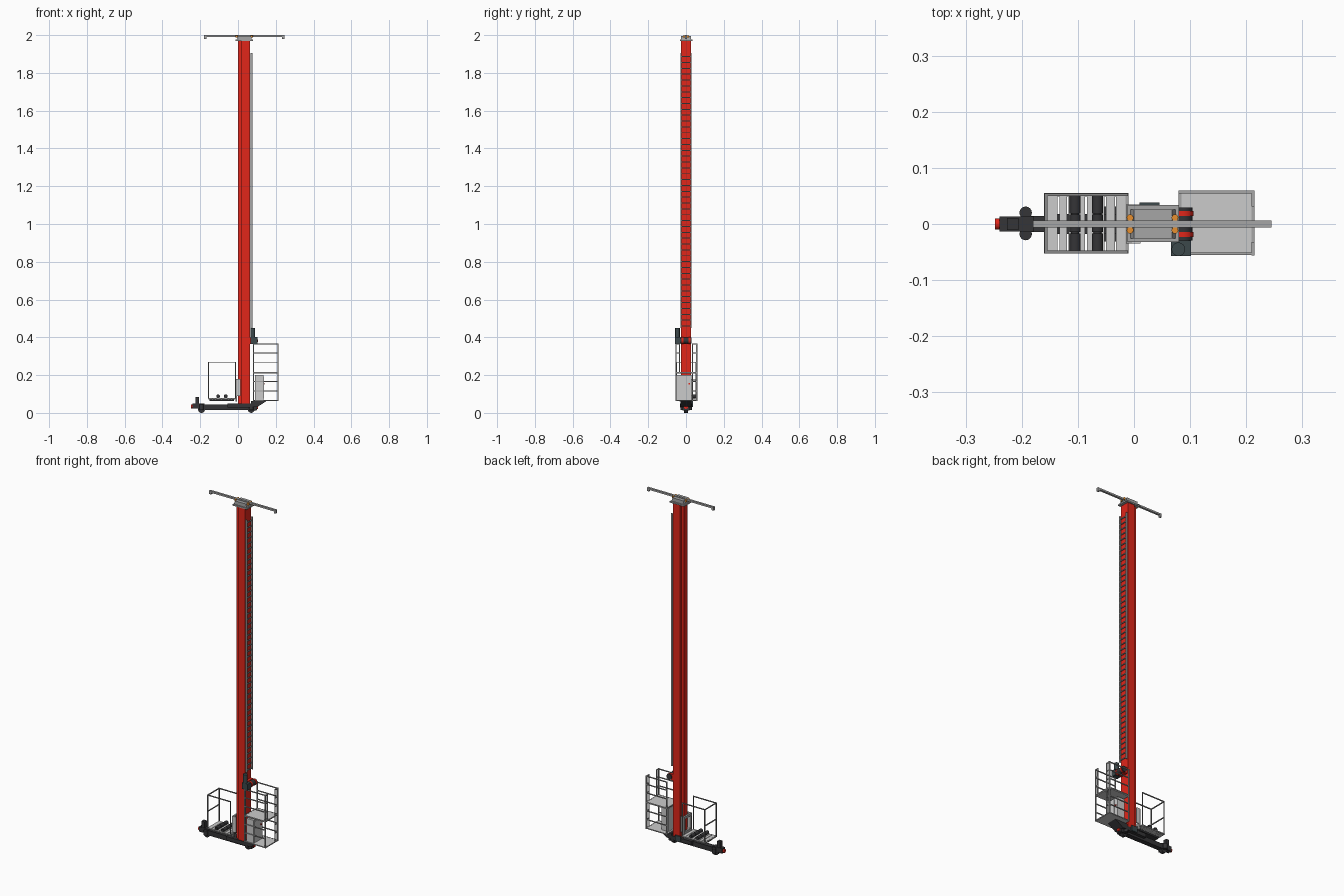
import bpy
import math
from mathutils import Vector

if "Cube" in bpy.data.objects:
    bpy.data.objects.remove(bpy.data.objects["Cube"], do_unlink=True)


def material(name, r, g, b):
    m = bpy.data.materials.new(name)
    m.use_nodes = True
    m.diffuse_color = (r, g, b, 1)
    m.node_tree.nodes["Principled BSDF"].inputs["Base Color"].default_value = (r, g, b, 1)
    return m


RED = material("mast red", 0.75, 0.019, 0.01)
LIGHT = material("light grey", 0.6, 0.6, 0.6)
GREY = material("steel grey", 0.38, 0.38, 0.38)
RAIL = material("railing grey", 0.25, 0.25, 0.25)
DARK = material("charcoal", 0.035, 0.035, 0.038)
SLATE = material("motor slate", 0.045, 0.065, 0.07)
ORANGE = material("roller orange", 0.8, 0.28, 0.03)


def join(name, parts):
    bpy.ops.object.select_all(action="DESELECT")
    for p in parts:
        p.select_set(True)
    bpy.context.view_layer.objects.active = parts[0]
    bpy.ops.object.join()
    parts[0].name = name


def box(name, mat, x, y, z):
    """Box from (min, max) pairs."""
    bpy.ops.mesh.primitive_cube_add(size=1, location=[sum(p) / 2 for p in (x, y, z)])
    o = bpy.context.object
    o.name = name
    o.scale = [p[1] - p[0] for p in (x, y, z)]
    bpy.ops.object.transform_apply(location=False, rotation=False)
    o.data.materials.append(mat)
    return o


def bar(mat, a, b, t=0.005):
    """Square bar between two points along an axis."""
    spans = [(min(p, q) - t / 2, max(p, q) + t / 2) for p, q in zip(a, b)]
    return box("bar", mat, *spans)


def cyl(name, mat, centre, r, length, axis="Z", sides=24):
    bpy.ops.mesh.primitive_cylinder_add(vertices=sides, radius=r, depth=length, location=centre)
    o = bpy.context.object
    o.name = name
    o.rotation_euler = Vector((0, 0, 1)).rotation_difference(
        Vector([float(axis == c) for c in "XYZ"])).to_euler()
    o.data.materials.append(mat)
    bpy.ops.object.shade_smooth_by_angle(angle=math.radians(40))
    return o


def prism(name, mat, profile, y0, y1):
    """Extrude an x-z profile along y."""
    n = len(profile)
    verts = [(x, y, z) for y in (y0, y1) for x, z in profile]
    faces = [tuple(range(n)), tuple(reversed(range(n, 2 * n)))]
    faces += [(i, i + n, (i + 1) % n + n, (i + 1) % n) for i in range(n)]
    me = bpy.data.meshes.new(name)
    me.from_pydata(verts, [], faces)
    me.materials.append(mat)
    o = bpy.data.objects.new(name, me)
    bpy.context.collection.objects.link(o)


# Mast with a narrower guide rail on its load side
box("mast", RED, (0.018, 0.064), (-0.027, 0.027), (0.04, 1.972))
box("mast_guide_rail", RED, (0.001, 0.018), (-0.016, 0.016), (0.04, 1.972))

# Ladder
parts = [box("stile", GREY, (0.067, 0.076), sorted((s * 0.023, s * 0.028)), (0.45, 1.905))
         for s in (-1, 1)]
parts += [bar(GREY, (0.072, -0.025, 0.46 + i * 0.031), (0.072, 0.025, 0.46 + i * 0.031), 0.005)
          for i in range(47)]
join("ladder", parts)

# Mast head and top guide beam
box("head_plate", GREY, (-0.012, 0.08), (-0.032, 0.034), (1.968, 1.976))
prism("head_housing", GREY, [(-0.006, 1.976), (0.074, 1.976), (0.068, 1.996), (0, 1.996)], -0.026, 0.026)
box("top_beam", GREY, (-0.18, 0.245), (-0.006, 0.006), (1.99, 2.0))
for side, x in (("right", -0.18), ("left", 0.233)):
    box(side + "_beam_bracket", GREY, (x, x + 0.012), (-0.006, 0.006), (1.98, 1.99))
for x in (-0.007, 0.073):
    for y in (-0.011, 0.011):
        cyl("guide_roller", ORANGE, (x, y, 1.993), 0.006, 0.012, sides=16)

# Chassis
box("base_beam", DARK, (-0.2, 0.1), (-0.014, 0.014), (0.016, 0.044))
box("mast_foot", DARK, (-0.055, 0.075), (-0.031, 0.031), (0.028, 0.05))
box("right_end_block", DARK, (-0.24, -0.178), (-0.013, 0.013), (0.022, 0.05))
box("left_end_block", DARK, (0.06, 0.098), (-0.018, 0.018), (0.012, 0.046))
for side, x in (("right", -0.193), ("left", 0.07)):
    cyl(side + "_wheel", DARK, (x, 0, 0.018), 0.018, 0.02, "Y")
    for y in (-0.018, 0.02):
        cyl(side + "_side_roller", DARK, (x, y, 0.03), 0.011, 0.028)
cyl("right_buffer", RED, (-0.242, 0, 0.034), 0.01, 0.012, "X")
cyl("left_buffer", RED, (0.101, 0, 0.03), 0.01, 0.012, "X")
box("travel_motor", DARK, (-0.226, -0.206), (-0.011, 0.011), (0.045, 0.085))
box("base_motor", SLATE, (0.01, 0.045), (0.03, 0.038), (0.03, 0.062))

# Lifting carriage beside the mast
parts = [box("plate", GREY, (-0.014, -0.004), sorted((s * 0.024, s * 0.035)), (0.06, 0.18)) for s in (-1, 1)]
parts += [box("tie", GREY, (-0.014, -0.004), (-0.035, 0.035), (z, z + 0.014)) for z in (0.08, 0.166)]
parts += [box("cheek", LIGHT, (-0.014, 0.012), sorted((s * 0.029, s * 0.035)), (0.09, 0.18)) for s in (-1, 1)]
join("lift_carriage", parts)

# Load platform: frame, slats and conveyor rollers
X0, X1, Y0, Y1 = -0.157, -0.013, -0.05, 0.052
parts = [bar(GREY, (X0, y, 0.076), (X1, y, 0.076), 0.006) for y in (Y0, Y1)]
parts += [bar(GREY, (x, Y0, 0.076), (x, Y1, 0.076), 0.006) for x in (X0, X1)]
join("platform_frame", parts)
parts = [box("slat", LIGHT, (a, b), (Y0, Y1), (0.072, 0.08))
         for a, b in ((-0.155, -0.136), (-0.133, -0.119), (-0.117, -0.087),
                      (-0.084, -0.053), (-0.05, -0.034), (-0.032, -0.015))]
join("platform_slats", parts)
box("platform_underframe", DARK, (-0.15, -0.02), (-0.018, 0.018), (0.063, 0.072))
for x in (-0.105, -0.065):
    parts = [cyl("r", DARK, (x, y, 0.088), 0.01, 0.031, "Y", 16) for y in (-0.032, 0.001, 0.034)]
    parts.append(cyl("axle", DARK, (x, 0.001, 0.088), 0.007, 0.1, "Y", 12))
    join("conveyor_roller", parts)

# Load platform guard rail
parts = [bar(RAIL, (x, y, 0.078), (x, y, 0.268)) for x in (X0, X1) for y in (Y0, Y1)]
parts += [bar(RAIL, (X0, y, 0.268), (X1, y, 0.268)) for y in (Y0, Y1)]
parts += [bar(RAIL, (X0, Y0, z), (X0, Y1, z)) for z in (0.175, 0.268)]
join("platform_guard", parts)

# Operator cage
X0, X1, Y0, Y1 = 0.082, 0.212, -0.053, 0.057
LEVELS = [0.065, 0.115, 0.165, 0.215, 0.268, 0.318, 0.365]
parts = [bar(GREY, (x, y, 0.065), (x, y, 0.365), 0.006) for x in (X0, X1) for y in (Y0, Y1)]
parts += [bar(GREY, (X0, y, z), (X1, y, z)) for y in (Y0, Y1) for z in LEVELS]
parts += [bar(GREY, (X1, 0.034, z), (X1, Y1, z)) for z in LEVELS]
parts += [bar(GREY, (X1, Y0, z), (X1, -0.035, z)) for z in LEVELS[3:]]
parts.append(bar(GREY, (X1, 0.034, 0.065), (X1, 0.034, 0.365)))
parts.append(bar(GREY, (X1, -0.035, 0.215), (X1, -0.035, 0.365)))
parts += [bar(GREY, (x, Y0, z), (x, Y1, z)) for x in (X0, X1) for z in (0.065, 0.215)]
join("cage_railing", parts)
box("cage_platform", LIGHT, (X0, X1), (Y0, Y1), (0.209, 0.217))
box("cage_floor", LIGHT, (X0, X1), (Y0, Y1), (0.062, 0.067))
prism("cage_bracket", DARK, [(0.07, 0.03), (0.1, 0.03), (0.15, 0.062), (0.07, 0.062)], -0.03, 0.03)

# Control cabinet with door plate and switch
box("control_cabinet", LIGHT, (0.09, 0.135), (-0.05, 0.03), (0.067, 0.2))
box("cabinet_door", LIGHT, (0.135, 0.138), (-0.045, 0.005), (0.075, 0.193))
box("cabinet_switch", RED, (0.135, 0.14), (0.013, 0.02), (0.15, 0.157))

# Hoist: drum, flanges, gearbox and upright motor
cyl("hoist_drum", DARK, (0.088, 0, 0.383), 0.016, 0.058, "Y")
for y in (-0.019, 0.019):
    cyl("drum_flange", RED, (0.088, y, 0.383), 0.018, 0.009, "Y")
box("hoist_mount", RED, (0.062, 0.08), (-0.024, 0.024), (0.365, 0.4))
box("hoist_gearbox", SLATE, (0.066, 0.102), (-0.057, -0.029), (0.366, 0.402))
cyl("hoist_motor", SLATE, (0.079, -0.045, 0.424), 0.012, 0.052)
